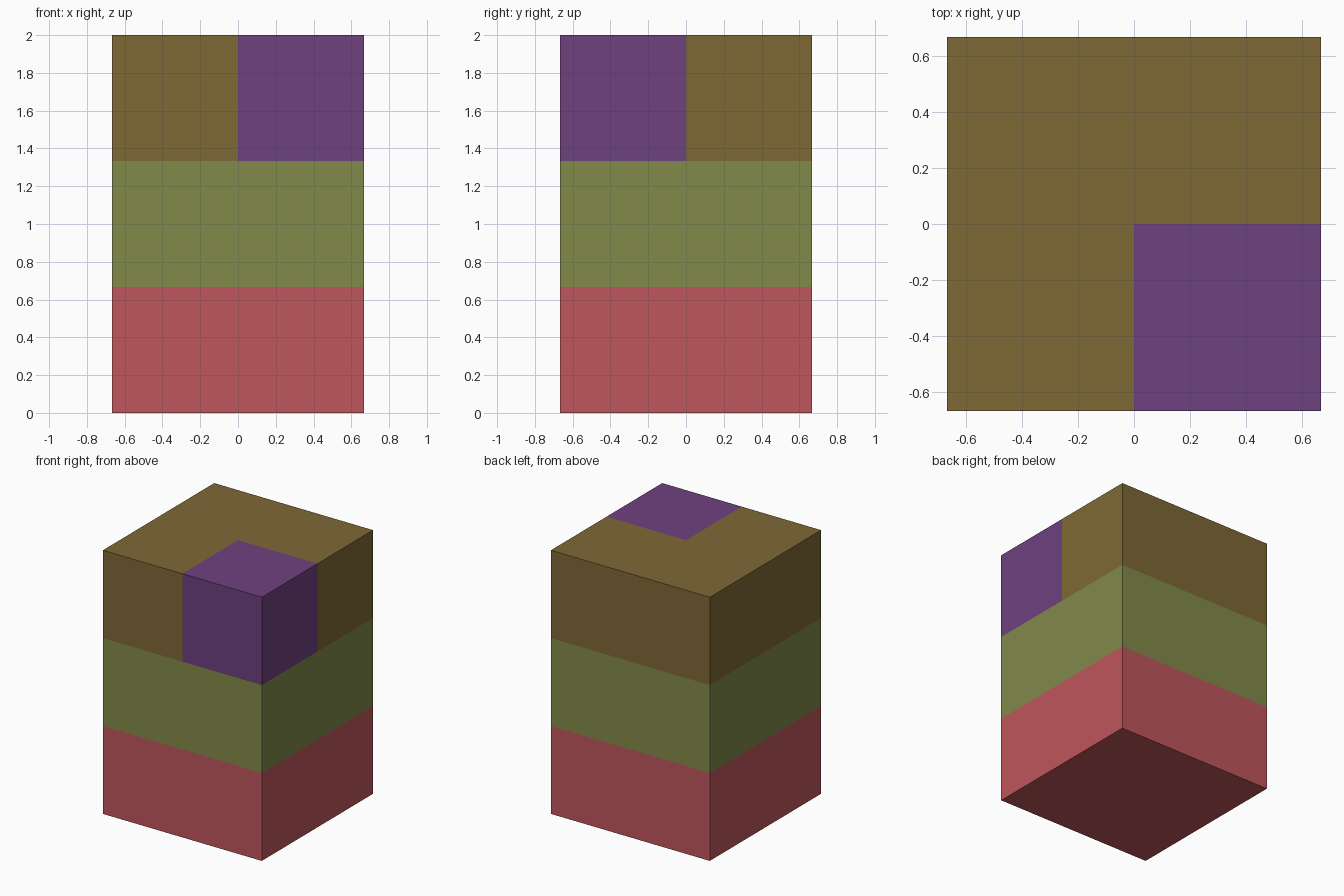
import bpy, bmesh

if "Cube" in bpy.data.objects:
    bpy.data.objects.remove(bpy.data.objects["Cube"])

U = 2 / 3  # one cube unit; the block is 2 x 2 x 3 units


def material(name, rgb):
    lin = [((c / 255 + 0.055) / 1.055) ** 2.4 for c in rgb]
    m = bpy.data.materials.new(name)
    m.diffuse_color = (*lin, 1)
    m.use_nodes = True
    m.node_tree.nodes["Principled BSDF"].inputs["Base Color"].default_value = m.diffuse_color
    return m


def prism(name, outline, z0, mat):
    """Extrude a counter-clockwise outline, in units, up by one unit."""
    bm = bmesh.new()
    face = bm.faces.new([bm.verts.new((x * U, y * U, z0 * U)) for x, y in outline])
    ext = bmesh.ops.extrude_face_region(bm, geom=[face], use_keep_orig=True)
    top = [v for v in ext["geom"] if isinstance(v, bmesh.types.BMVert)]
    bmesh.ops.translate(bm, verts=top, vec=(0, 0, U))
    bmesh.ops.recalc_face_normals(bm, faces=bm.faces)
    mesh = bpy.data.meshes.new(name)
    bm.to_mesh(mesh)
    bm.free()
    mesh.materials.append(mat)
    obj = bpy.data.objects.new(name, mesh)
    bpy.context.collection.objects.link(obj)


square = [(-1, -1), (1, -1), (1, 1), (-1, 1)]
ell = [(-1, -1), (0, -1), (0, 0), (1, 0), (1, 1), (-1, 1)]
corner = [(0, -1), (1, -1), (1, 0), (0, 0)]

# Two full layers, then an L-shaped layer filled by a corner cube
prism("bottom_layer", square, 0, material("red", (190, 86, 92)))
prism("middle_layer", square, 1, material("olive green", (130, 138, 74)))
prism("top_layer", ell, 2, material("brown", (126, 104, 53)))
prism("corner_cube", corner, 2, material("purple", (110, 65, 126)))
